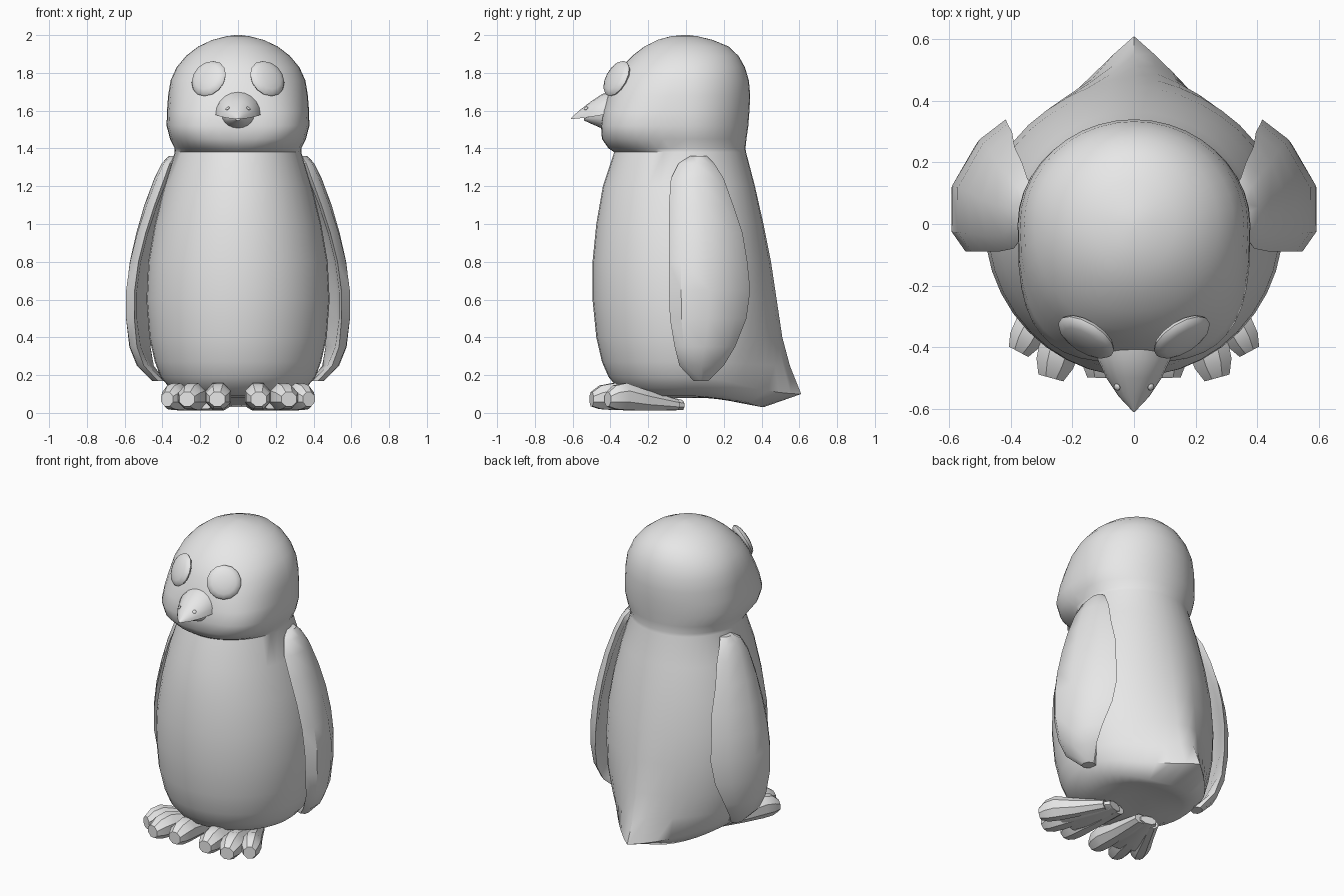
import bpy, bmesh
from math import sin, cos, pi
from mathutils import Vector

if "Cube" in bpy.data.objects:
    bpy.data.objects.remove(bpy.data.objects["Cube"], do_unlink=True)

grey = bpy.data.materials.new("plain grey")
grey.use_nodes = True
grey.diffuse_color = (0.8, 0.8, 0.8, 1)
grey.node_tree.nodes["Principled BSDF"].inputs["Base Color"].default_value = (0.8, 0.8, 0.8, 1)


def finish(name, bm, angle=40, mirror=False):
    """Turn a bmesh into a shaded object, mirrored across x if asked."""
    bmesh.ops.recalc_face_normals(bm, faces=bm.faces)
    mesh = bpy.data.meshes.new(name)
    bm.to_mesh(mesh)
    bm.free()
    mesh.materials.append(grey)
    obj = bpy.data.objects.new(name, mesh)
    bpy.context.collection.objects.link(obj)
    bpy.ops.object.select_all(action="DESELECT")
    obj.select_set(True)
    bpy.context.view_layer.objects.active = obj
    bpy.ops.object.shade_smooth_by_angle(angle=angle * pi / 180)
    if mirror:
        obj.modifiers.new("Mirror", "MIRROR").use_mirror_merge = False
    return obj


def loft(bm, rings):
    """Skin a list of equal rings and cap both ends."""
    loops = [[bm.verts.new(p) for p in ring] for ring in rings]
    n = len(loops[0])
    for a, b in zip(loops, loops[1:]):
        for i in range(n):
            j = (i + 1) % n
            bm.faces.new((a[i], a[j], b[j], b[i]))
    bm.faces.new(loops[0])
    bm.faces.new(loops[-1])


# Body, head and tail in one skin
def body_ring(z, w, front, back, tail=0, drop=0, e=1, n=40):
    ring = []
    for i in range(n):
        c, s = cos(2 * pi * i / n), sin(2 * pi * i / n)
        if s < -1e-6:
            x = w * abs(c) ** e * (1 if c > 0 else -1)
            ring.append((x, -front * abs(s) ** e, z))
        else:
            x = w * c
            y = back * s + tail * max(0, 1 - abs(x) / 0.3) ** 1.4
            ring.append((x, y, z + drop * s * s))
    return ring


body_rows = [
    (.08, .12, .12, .15), (.09, .28, .28, .30, 0, -.04),
    (.13, .36, .36, .36, .05, -.10), (.19, .41, .41, .43, .18, -.09),
    (.27, .44, .445, .45, .10, -.02), (.4, .47, .475, .46, .05),
    (.6, .485, .495, .455, .025), (.8, .475, .495, .435, .015),
    (1.0, .44, .475, .405, .005), (1.2, .39, .44, .365), (1.38, .335, .38, .318),
]
head_rows = [
    (1.40, .335, .41, .315, .85), (1.45, .36, .445, .32, .7),
    (1.52, .378, .45, .33, .65), (1.6, .376, .44, .336, .72),
    (1.68, .37, .415, .34, .8), (1.76, .357, .385, .333, .88),
    (1.83, .325, .345, .312, .95), (1.89, .275, .285, .278, 1),
    (1.94, .21, .22, .225, 1), (1.975, .135, .15, .14, 1),
    (1.994, .06, .08, .06, 1), (2.0, .015, .02, .015, 1),
]
bm = bmesh.new()
loft(bm, [body_ring(*r) for r in body_rows]
     + [body_ring(z, w, f, b, e=e) for z, w, f, b, e in head_rows])
finish("body_and_head", bm, 50)

# Eyes: flattened balls facing outward and up
def button(name, centre, normal, radius, depth, segments):
    bm = bmesh.new()
    bmesh.ops.create_uvsphere(bm, u_segments=segments, v_segments=8, radius=1)
    turn = Vector(normal).to_track_quat("Z", "Y")
    for v in bm.verts:
        v.co = turn @ Vector((v.co.x * radius, v.co.y * radius, v.co.z * depth)) + Vector(centre)
    finish(name, bm, 40, mirror=True)


button("eyes", (.155, -.367, 1.77), (.47, -.75, .42), .103, .032, 14)
button("nostrils", (.055, -.53, 1.612), (.5, -.4, .7), .012, .006, 8)

# Beak: two half cones, flat where they meet
def half_ring(y, w, level, height, n=10):
    return [(w * cos(pi * i / n), y, level + height * sin(pi * i / n)) for i in range(n + 1)]


def beak(name, rows):
    bm = bmesh.new()
    loft(bm, [half_ring(*r) for r in rows])
    finish(name, bm, 35)


beak("upper_beak", [(-.38, .125, 1.585, .12), (-.44, .118, 1.578, .112), (-.5, .09, 1.568, .083),
                    (-.56, .05, 1.56, .045), (-.61, .003, 1.555, .005)])
beak("lower_beak", [(-.38, .09, 1.585, -.08), (-.45, .085, 1.578, -.07),
                    (-.5, .055, 1.57, -.04), (-.54, .015, 1.56, -.012)])

# Flippers: curved blades wrapping round the body
section = [(0, .035), (.15, .008), (.5, 0), (.85, .008), (1, .035), (.85, .065), (.5, .07), (.15, .065)]
blade_rows = [
    (1.36, .02, .11, .37), (1.32, -.04, .15, .405), (1.24, -.08, .2, .445),
    (1.1, -.09, .25, .50), (.95, -.09, .30, .548), (.8, -.09, .325, .585),
    (.65, -.09, .34, .605), (.5, -.085, .32, .605), (.35, -.06, .26, .583),
    (.25, -.035, .2, .54), (.17, .04, .12, .46),
]
bm = bmesh.new()
rings = []
for z, y0, y1, out in blade_rows:
    ring = []
    for f, inset in section:
        y = y0 + (y1 - y0) * f
        ring.append((out - inset - 1.6 * (y - .03) ** 2, y, z))
    rings.append(ring)
loft(bm, rings)
finish("flippers", bm, 35, mirror=True)


# Feet: three chunky toes joined by a palm
def limb(bm, start, end, rows, n=8):
    start, end = Vector(start), Vector(end)
    along = (end - start).normalized()
    side = Vector((-along.y, along.x))
    rings = []
    for t, w, low, high in rows:
        mid = start.lerp(end, t)
        ring = []
        for i in range(n):
            a = 2 * pi * (i + .5) / n
            p = mid + side * w * cos(a) * 1.08
            ring.append((p.x, p.y, (low + high) / 2 + (high - low) / 2 * sin(a) * 1.08))
        rings.append(ring)
    loft(bm, rings)


bm = bmesh.new()
for start, end, size in [((.09, -.04), (.11, -.5), 1), ((.14, -.03), (.27, -.5), 1),
                         ((.18, -.05), (.375, -.415), .85)]:
    limb(bm, start, end, [(0, .045 * size, .015, .07), (.45, .055 * size, .012, .12),
                          (.75, .068 * size, .015, .158), (.9, .062 * size, .02, .145),
                          (1, .042 * size, .035, .11)])
limb(bm, (.13, -.02), (.21, -.36), [(0, .05, .015, .065), (.3, .09, .012, .09),
                                    (.75, .12, .012, .11), (1, .12, .02, .09)])
finish("feet", bm, 30, mirror=True)
